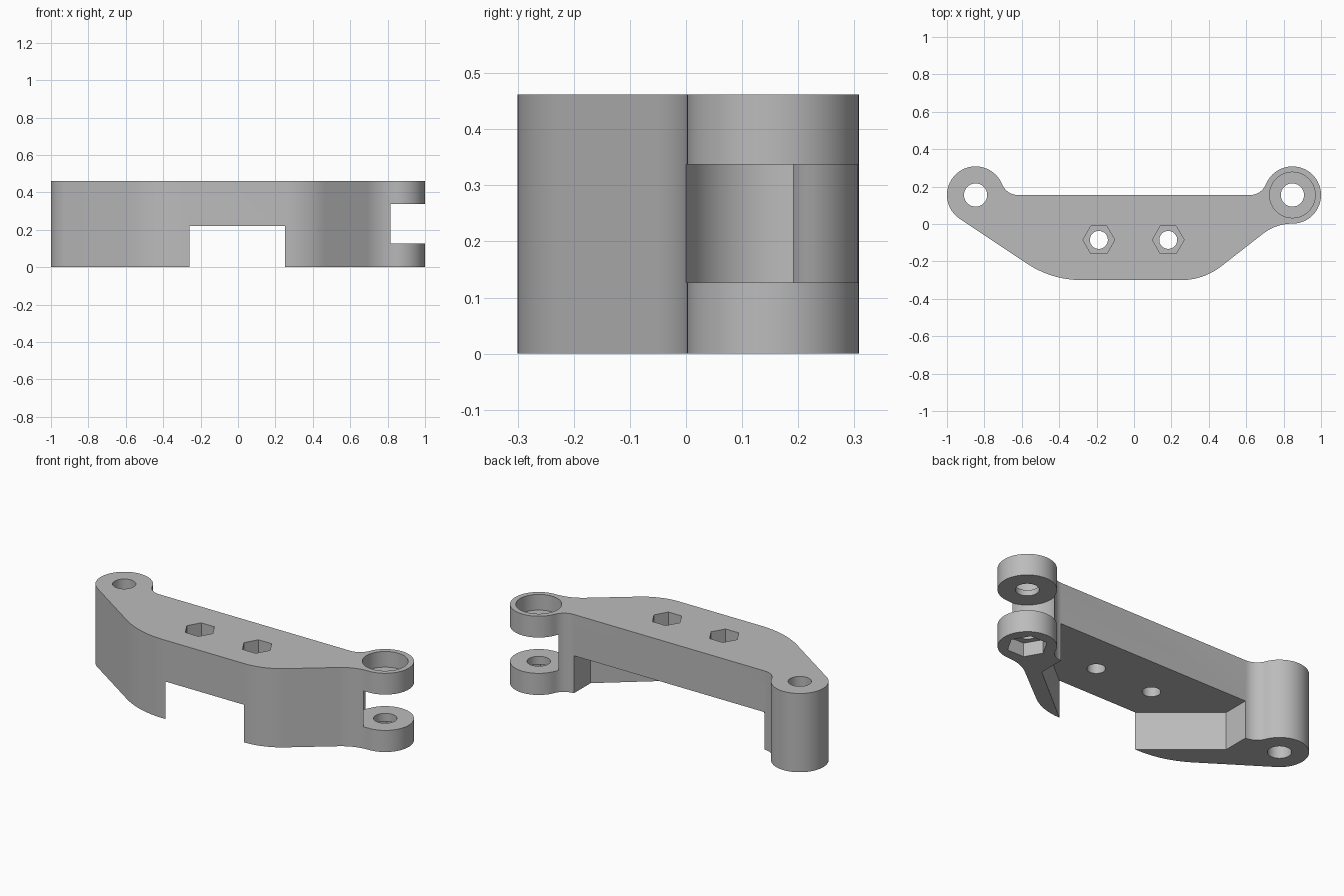
import bpy, bmesh
from math import sin, cos, tan, pi, atan2
from mathutils import Vector

if "Cube" in bpy.data.objects:
    bpy.data.objects.remove(bpy.data.objects["Cube"])

HEIGHT = 0.462
BOSS_X, BOSS_Y, BOSS_R = 0.847, 0.155, 0.153

grey = bpy.data.materials.new("plain grey")
grey.use_nodes = True
grey.diffuse_color = (0.5, 0.5, 0.5, 1)
grey.node_tree.nodes["Principled BSDF"].inputs["Base Color"].default_value = (0.5, 0.5, 0.5, 1)


def arc(cx, cy, r, a0, a1, n=16):
    return [(cx + r * cos(a0 + (a1 - a0) * i / n), cy + r * sin(a0 + (a1 - a0) * i / n))
            for i in range(n + 1)]


def rounded(p, corner, q, t, n=12):
    """Circular fillet at a corner, reaching distance t along both legs."""
    c = Vector(corner)
    u, v = (Vector(p) - c).normalized(), (Vector(q) - c).normalized()
    half = u.angle(v) / 2
    r = t * tan(half)
    o = c + (u + v).normalized() * (t / cos(half))
    a, b = c + u * t - o, c + v * t - o
    start = atan2(a.y, a.x)
    turn = (atan2(b.y, b.x) - start + pi) % (2 * pi) - pi
    return arc(o.x, o.y, r, start, start + turn, n)


def prism(name, pts, z0, z1):
    bm = bmesh.new()
    face = bm.faces.new([bm.verts.new((x, y, z0)) for x, y in pts])
    ext = bmesh.ops.extrude_face_region(bm, geom=[face])
    top = [g for g in ext["geom"] if isinstance(g, bmesh.types.BMVert)]
    bmesh.ops.translate(bm, verts=top, vec=(0, 0, z1 - z0))
    bmesh.ops.recalc_face_normals(bm, faces=bm.faces)
    mesh = bpy.data.meshes.new(name)
    bm.to_mesh(mesh)
    bm.free()
    mesh.materials.append(grey)
    ob = bpy.data.objects.new(name, mesh)
    bpy.context.collection.objects.link(ob)
    return ob


def disc(name, x, y, r, z0, z1, sides=64):
    return prism(name, arc(x, y, r, 0, 2 * pi, sides)[:-1], z0, z1)


# Arm outline, counter-clockwise from the front edge
low_r, high_r = (0.372, -0.3), (0.759, 0.002)
low_l, tangent_l = (-0.44, -0.3), (-0.932, 0.028)
fillet_r = 0.092
neck = atan2(fillet_r, BOSS_X - 0.62)
outline = rounded(low_l, low_r, high_r, 0.12)
outline += rounded(low_r, high_r, (BOSS_X, 0.002), 0.088)
outline += arc(BOSS_X, BOSS_Y, BOSS_R, -pi / 2, pi - neck, 40)[1:]
outline += arc(0.62, BOSS_Y + fillet_r, fillet_r, -neck, -pi / 2, 10)[1:]
outline += arc(-0.62, BOSS_Y + fillet_r, fillet_r, -pi / 2, neck - pi, 10)
outline += arc(-BOSS_X, BOSS_Y, BOSS_R, neck, pi + 0.982, 40)[1:]
outline += rounded(tangent_l, low_l, low_r, 0.16)
arm = prism("hinge_arm", outline, 0, HEIGHT)

# Cutters: underside recess, knuckle slot, pin holes, nut pockets
recess = [(-0.26, -0.4), (0.25, -0.4), (0.25, -0.3), (0.619, 0), (0.619, 0.25),
          (-0.619, 0.25), (-0.619, 0), (-0.26, -0.3)]
cutters = [
    prism("recess_cutter", recess, -0.1, 0.22),
    disc("slot_cutter", BOSS_X, BOSS_Y, 0.158, 0.127, 0.337, 96),
    disc("counterbore_cutter", BOSS_X, BOSS_Y, 0.122, 0.37, 0.6),
    disc("hex_pocket_cutter", BOSS_X, BOSS_Y, 0.107, -0.1, 0.08, 6),
]
for side in (-1, 1):
    cutters.append(disc("pin_hole_cutter", side * BOSS_X, BOSS_Y, 0.062, -0.1, 0.6))
for x in (-0.188, 0.183):
    cutters.append(disc("screw_hole_cutter", x, -0.085, 0.048, -0.1, 0.6, 48))
    cutters.append(disc("nut_pocket_cutter", x, -0.085, 0.085, 0.32, 0.6, 6))

bpy.ops.object.select_all(action="DESELECT")
arm.select_set(True)
bpy.context.view_layer.objects.active = arm
for cutter in cutters:
    cutter.hide_render = True
    mod = arm.modifiers.new("cut", "BOOLEAN")
    mod.operation, mod.solver, mod.object = "DIFFERENCE", "EXACT", cutter
    bpy.ops.object.modifier_apply(modifier=mod.name)
    bpy.data.objects.remove(cutter)

bpy.ops.object.shade_smooth_by_angle(angle=pi / 6)
